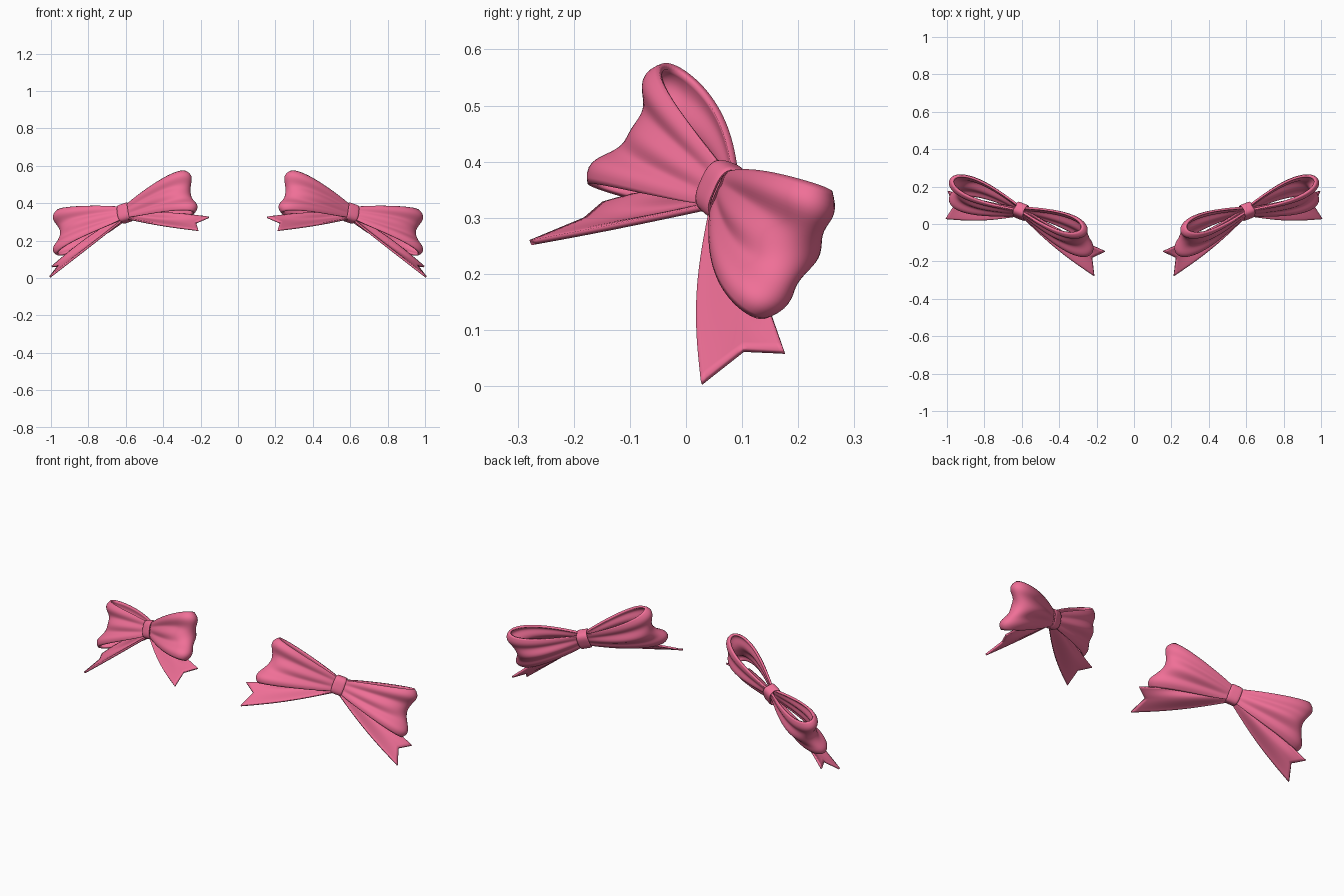
import bpy, bmesh
from math import sin, cos, pi
from mathutils import Vector

if "Cube" in bpy.data.objects:
    bpy.data.objects.remove(bpy.data.objects["Cube"])

# Local bow frame: A along the bow (outward), W across the ribbon (up), N to the front
KNOT = Vector((0.603, 0.068, 0.347))
A = Vector((0.896, 0.344, -0.282)).normalized()
W = Vector((0.163, 0.407, 0.897))
W = (W - A * W.dot(A)).normalized()
N = A.cross(W)

pink = bpy.data.materials.new("pink_satin")
pink.diffuse_color = (0.87, 0.16, 0.31, 1)
pink.use_nodes = True
pink.node_tree.nodes["Principled BSDF"].inputs["Base Color"].default_value = pink.diffuse_color


def to_world(a, w, n):
    return KNOT + A * a + W * w + N * n


def surface(name, fn, nu, nv, thick=0.0, wrap=False):
    """Grid surface from fn(u, v) in bow coordinates, mirrored to the other bow."""
    bm = bmesh.new()
    cu, cv = (nu, nv) if wrap else (nu + 1, nv + 1)
    g = [[bm.verts.new(to_world(*fn(i / nu, j / nv))) for j in range(cv)] for i in range(cu)]
    for i in range(nu):
        for j in range(nv):
            i2, j2 = (i + 1) % cu, (j + 1) % cv
            bm.faces.new((g[i][j], g[i2][j], g[i2][j2], g[i][j2]))
    bmesh.ops.recalc_face_normals(bm, faces=bm.faces)
    me = bpy.data.meshes.new(name)
    bm.to_mesh(me)
    bm.free()
    ob = bpy.data.objects.new(name, me)
    bpy.context.collection.objects.link(ob)
    me.materials.append(pink)
    if thick:
        s = ob.modifiers.new("thickness", 'SOLIDIFY')
        s.thickness = thick
        s.offset = 0
    m = ob.modifiers.new("other_bow", 'MIRROR')
    m.use_mirror_merge = False
    bpy.context.view_layer.objects.active = ob
    ob.select_set(True)
    bpy.ops.object.shade_smooth_by_angle(angle=0.8)
    ob.select_set(False)
    return ob


def loop_fn(side):
    # Teardrop ribbon loop, fanning out from the knot with radiating folds
    def fn(t, s):
        v = 2 * s - 1
        u = sin(pi * t)
        c = cos(pi * t)
        corner = max(0, abs(v) - 0.55) / 0.45
        length = 0.396 - 0.012 * v - 0.022 * cos(pi * v) - 0.032 * corner ** 2.5
        a = 0.005 + length * u
        half = 0.032 + 0.094 * u ** 0.9
        w = v * half - 0.004 * u
        bulge = 0.054 * (1 - 0.2 * v * v)
        n = 2 * bulge * c * u + 0.010 * c
        n += u * (0.013 * cos(2.5 * pi * v) * c - 0.014 * cos(pi * v) + 0.011 - 0.014 * v)
        return side * a, w, n
    return fn


def tail_fn(side):
    # Flat ribbon end with a swallow-tail notch and a soft lengthwise fold
    tip_low, notch, tip_up = (Vector(p) for p in
        ((0.443, -0.272, 0.1), (0.41, -0.195, 0.035), (0.468, -0.165, -0.014)))

    def fn(u, s):
        end = tip_low.lerp(notch, s * 2) if s < 0.5 else notch.lerp(tip_up, s * 2 - 1)
        start = Vector((0.0, -0.034 + 0.036 * s, 0.012 - 0.03 * s))
        p = start.lerp(end, u)
        p.z += 0.014 * sin(pi * u) * cos(2 * pi * s)
        p.y += 0.010 * sin(pi * u) * (2 * s - 1)
        return side * p.x, p.y, p.z
    return fn


def knot_fn(u, s):
    # Rounded band wrapped around the middle, pinched along its centre line
    th, ph = 2 * pi * u, 2 * pi * s
    x = cos(ph)
    r = 0.008 * sin(ph) + 0.004 * x * x
    wide = 0.026 + 0.006 * abs(sin(th))
    cx, cy = cos(th), sin(th)
    k = (abs(cx) ** 3 + abs(cy) ** 3) ** (-1 / 3)
    return wide * x, cx * k * (0.043 + r), cy * k * (0.031 + r)


for side, label in ((-1, "inner"), (1, "outer")):
    surface(label + "_loop", loop_fn(side), 48, 32, 0.012)
    surface(label + "_tail", tail_fn(side), 24, 16, 0.01)
surface("knot_band", knot_fn, 48, 16, 0, True)
